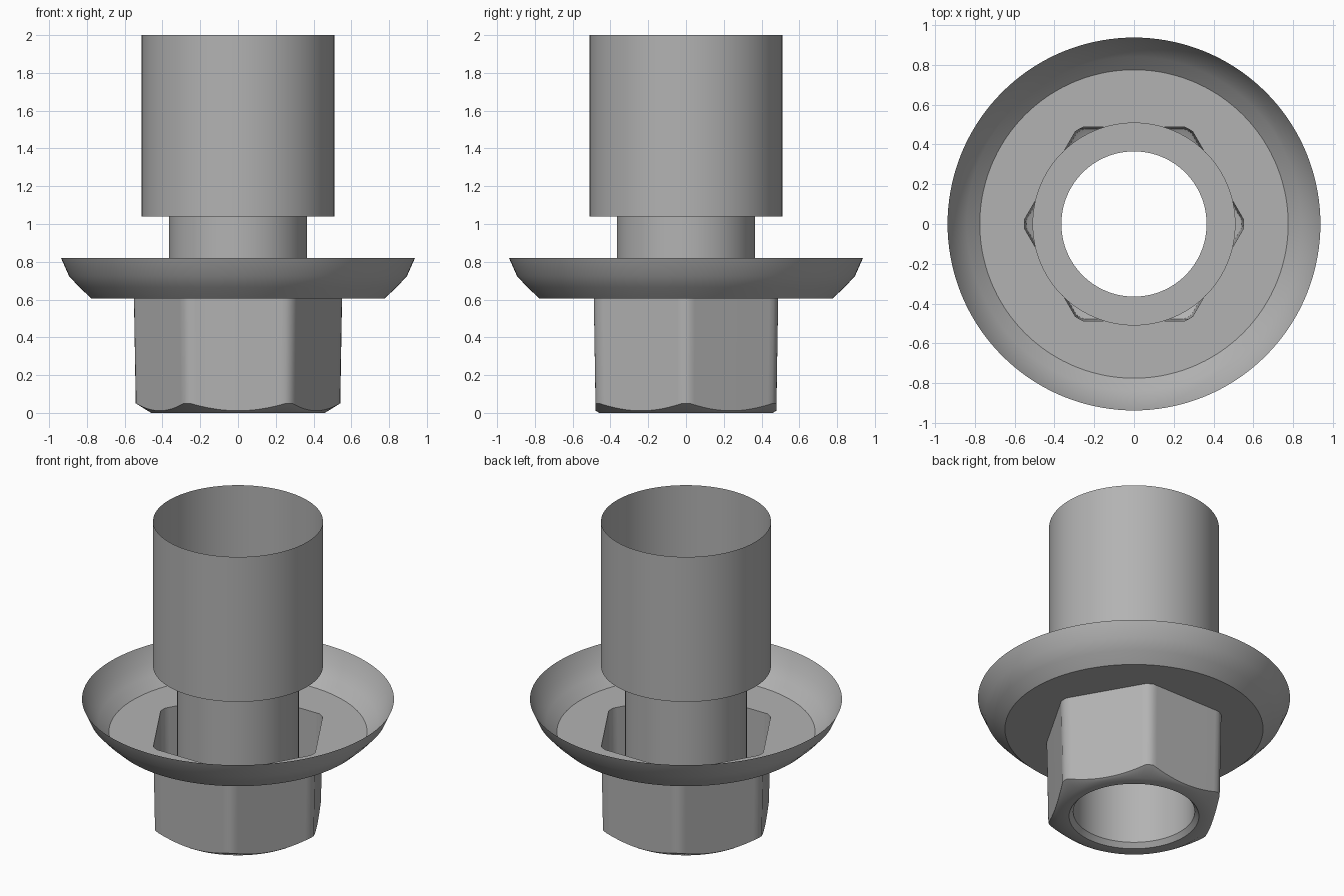
import bpy
import bmesh
import math

cube = bpy.data.objects.get("Cube")
if cube:
    bpy.data.objects.remove(cube, do_unlink=True)

SEGMENTS = 144
FLOOR = 0.605          # height of the flange floor
BORE = 0.365           # radius of the through bore

steel = bpy.data.materials.new("grey steel")
steel.use_nodes = True
grey = (0.45, 0.45, 0.45, 1)
steel.diffuse_color = grey
steel.node_tree.nodes["Principled BSDF"].inputs["Base Color"].default_value = grey


def hex_radius(angle, z):
    """Tapered hexagon with clipped corners, corners pointing along x."""
    apothem = 0.478 + 0.01 * z / FLOOR
    off_corner = (angle + math.pi / 6) % (math.pi / 3) - math.pi / 6
    off_flat = math.pi / 6 - abs(off_corner)
    return min(apothem / math.cos(off_flat), (apothem + 0.063) / math.cos(off_corner))


def ring(radius, z):
    return lambda angle: (radius, z)


def hex_ring(z):
    return lambda angle: (hex_radius(angle, z), z)


def chamfer_ring(angle):
    """Where the conical chamfer meets the hexagon walls."""
    radius = hex_radius(angle, 0.03)
    return radius, (radius - 0.46) * 0.62


def shell(name, rings):
    """Open sheet that joins a row of rings."""
    bm = bmesh.new()
    rows = []
    for ring_at in rings:
        row = []
        for i in range(SEGMENTS):
            angle = math.tau * i / SEGMENTS
            r, z = ring_at(angle)
            row.append(bm.verts.new((r * math.cos(angle), r * math.sin(angle), z)))
        rows.append(row)
    for low, high in zip(rows, rows[1:]):
        for i in range(SEGMENTS):
            j = (i + 1) % SEGMENTS
            bm.faces.new((low[i], low[j], high[j], high[i]))
    mesh = bpy.data.meshes.new(name)
    bm.to_mesh(mesh)
    bm.free()
    mesh.materials.append(steel)
    obj = bpy.data.objects.new(name, mesh)
    bpy.context.collection.objects.link(obj)
    bpy.ops.object.select_all(action="DESELECT")
    obj.select_set(True)
    bpy.context.view_layer.objects.active = obj
    bpy.ops.object.shade_smooth_by_angle(angle=math.radians(35))
    return obj


# Wide upper sleeve stepping in to the narrow bore tube
shell("sleeve", [ring(BORE, 0.03), ring(BORE, 1.04), ring(0.51, 1.04), ring(0.51, 2.0)])

# Dished flange with a hexagonal opening in its floor
shell("flange", [hex_ring(FLOOR), ring(0.775, FLOOR), ring(0.84, 0.665),
                 ring(0.895, 0.725), ring(0.937, 0.82)])

# Hexagonal head with chamfered end and countersunk bore
shell("hex_head", [ring(BORE, 0.03), ring(0.39, 0), ring(0.46, 0),
                   chamfer_ring, hex_ring(FLOOR)])
